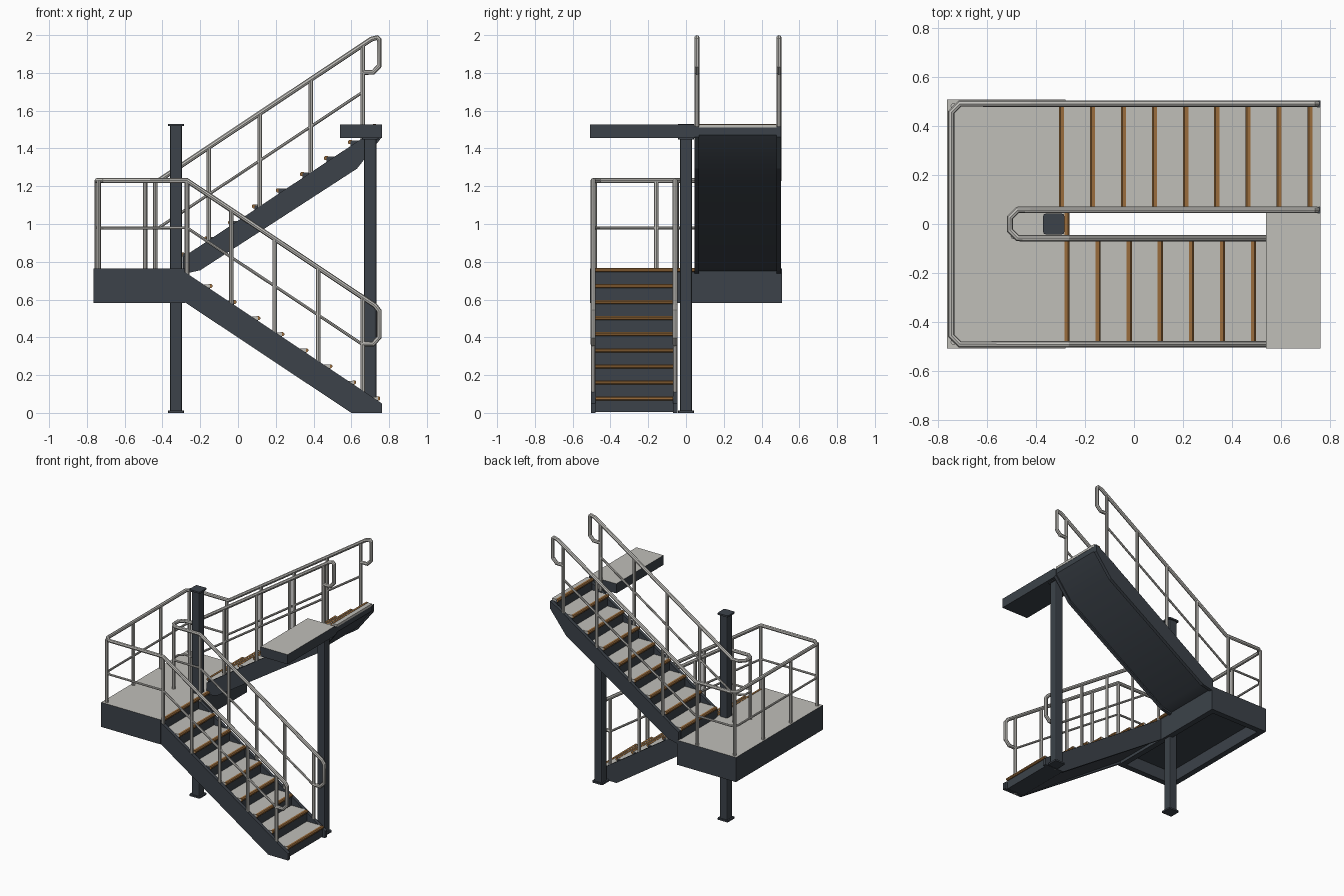
import bpy, bmesh
from mathutils import Vector

cube = bpy.data.objects.get("Cube")
if cube:
    bpy.data.objects.remove(cube, do_unlink=True)


def material(name, rgb):
    m = bpy.data.materials.new(name)
    m.use_nodes = True
    m.diffuse_color = (*rgb, 1)
    node = next(n for n in m.node_tree.nodes if n.type == 'BSDF_PRINCIPLED')
    node.inputs["Base Color"].default_value = (*rgb, 1)
    node.inputs["Roughness"].default_value = 0.6
    return m


SLATE = material("slate_steel", (0.045, 0.055, 0.068))
GREY = material("tread_grey", (0.53, 0.52, 0.485))
BROWN = material("nosing_brown", (0.32, 0.15, 0.045))
RAIL = material("rail_grey", (0.54, 0.53, 0.50))

RUN, RISE, DECK = 0.127, 0.085, 0.765
END = 0.762           # half length of the whole stair
EDGE = 0.504          # outer side of the flights
INNER = 0.045         # side of each flight next to the well
RAIL_OUT, RAIL_IN = 0.492, 0.058


def finish(bm, name, mats, grey_top=False):
    bmesh.ops.recalc_face_normals(bm, faces=bm.faces)
    bm.normal_update()
    if grey_top:
        for f in bm.faces:
            f.material_index = int(f.normal.z > 0.9)
    me = bpy.data.meshes.new(name)
    bm.to_mesh(me)
    bm.free()
    for m in mats:
        me.materials.append(m)
    ob = bpy.data.objects.new(name, me)
    bpy.context.collection.objects.link(ob)
    return ob


def smooth(ob):
    bpy.ops.object.select_all(action='DESELECT')
    ob.select_set(True)
    bpy.context.view_layer.objects.active = ob
    bpy.ops.object.shade_smooth_by_angle()


def add_box(bm, lo, hi):
    lo, hi = Vector(lo), Vector(hi)
    for v in bmesh.ops.create_cube(bm, size=1)["verts"]:
        v.co = (lo + hi) / 2 + v.co * (hi - lo)


def add_profile(bm, pts, y0, y1):
    """Extrude an x-z outline from y0 to y1."""
    face = bm.faces.new([bm.verts.new((x, y0, z)) for x, z in pts])
    ext = bmesh.ops.extrude_face_region(bm, geom=[face])["geom"]
    bmesh.ops.translate(bm, vec=(0, y1 - y0, 0),
                        verts=[g for g in ext if isinstance(g, bmesh.types.BMVert)])


def add_nosing(bm, x, z, facing, y0, y1):
    """Strip with a rounded front edge."""
    f = facing
    add_profile(bm, [(x - 0.009 * f, z + 0.002), (x + 0.006 * f, z + 0.002),
                     (x + 0.012 * f, z - 0.004), (x + 0.012 * f, z - 0.013),
                     (x + 0.006 * f, z - 0.019), (x - 0.009 * f, z - 0.019)], y0, y1)


def flight(name, nosings, facing, outline, steps, sides):
    """Stepped body, tread plates, two side stringers and the nosing strips."""
    y0, y1 = sides
    t = 0.025
    bm = bmesh.new()
    add_profile(bm, steps, y0 + t, y1 - t)
    smooth(finish(bm, name + "_risers_and_soffit", [SLATE]))
    bm = bmesh.new()
    add_profile(bm, outline, y0, y0 + t)
    add_profile(bm, outline, y1 - t, y1)
    finish(bm, name + "_stringers", [SLATE])
    bm = bmesh.new()
    for x, z in nosings:
        back = min(max(x - RUN * facing, -0.28), END)
        add_box(bm, (min(x, back), y0 + t, z - 0.017), (max(x, back), y1 - t, z))
    finish(bm, name + "_treads", [GREY])
    bm = bmesh.new()
    for x, z in nosings:
        add_nosing(bm, x, z, facing, y0 + t, y1 - t)
    finish(bm, name + "_nosings", [BROWN])


# Lower flight
low = [(-0.275 + RUN * k, DECK - RISE * k) for k in range(9)]
steps = [(-0.28, 0.605), (-0.28, DECK - 0.003)]
for x, z in low:
    steps += [(x - 0.001, z - 0.003), (x - 0.001, max(z - RISE - 0.003, 0.004))]
steps += [(0.6, 0.004)]
outline = [(-0.28, 0.585), (-0.28, 0.745), (END, 0.05), (END, 0), (0.6, 0)]
flight("lower_flight", low, 1, outline, steps, (-EDGE, -INNER))

# Upper flight
high = [(-0.295 + RUN * k, DECK + RISE * (k + 1) - 0.003) for k in range(9)]
steps = [(-0.28, 0.75)]
for x, z in high:
    steps += [(x + 0.001, z - RISE - 0.003), (x + 0.001, z - 0.003)]
steps += [(0.76, 1.519), (0.76, 1.472), (0.63, 1.307), (-0.2, 0.767)]
outline = [(-0.29, 0.735), (-0.29, 0.825), (0.69, 1.475), (END, 1.515),
           (END, 1.46), (0.63, 1.293), (-0.2, 0.755)]
flight("upper_flight", high, -1, outline, steps, (INNER, EDGE))

# Edge strip of the landing across the well
bm = bmesh.new()
add_nosing(bm, -0.275, DECK, 1, -INNER - 0.025, INNER)
finish(bm, "landing_edge_strip", [BROWN])

# Landing with a recessed underside
bm = bmesh.new()
add_box(bm, (-0.765, -0.508, 0.583), (-0.28, 0.508, DECK))
bm.normal_update()
under = [f for f in bm.faces if f.normal.z < -0.9]
bmesh.ops.inset_region(bm, faces=under, thickness=0.06)
bmesh.ops.inset_region(bm, faces=under, thickness=0.005, depth=-0.09)
finish(bm, "landing", [SLATE, GREY], True)

# Upper platform
bm = bmesh.new()
add_box(bm, (0.54, -0.508, 1.455), (END, 0.045, 1.526))
finish(bm, "upper_platform", [SLATE, GREY], True)


# Columns with end plates
def column(name, x, top):
    bm = bmesh.new()
    add_box(bm, (x - 0.032, -0.032, 0), (x + 0.032, 0.032, top))
    for z in (0, top - 0.012):
        add_box(bm, (x - 0.043, -0.042, z), (x + 0.043, 0.042, z + 0.012))
    upright = [e for e in bm.edges
               if abs(e.verts[0].co.z - e.verts[1].co.z) > 0.005]
    bmesh.ops.bevel(bm, geom=upright, offset=0.009, segments=2, profile=0.5,
                    affect='EDGES')
    finish(bm, name, [SLATE])


column("landing_column", -0.328, 1.53)
column("platform_column", 0.7, 1.46)


# Railings
def pipes(name, paths, radius):
    cu = bpy.data.curves.new(name, 'CURVE')
    cu.dimensions = '3D'
    cu.bevel_depth = radius
    cu.bevel_resolution = 2
    cu.use_fill_caps = True
    for path in paths:
        sp = cu.splines.new('POLY')
        sp.points.add(len(path) - 1)
        for p, co in zip(sp.points, path):
            p.co = (*co, 1)
    cu.materials.append(RAIL)
    ob = bpy.data.objects.new(name, cu)
    bpy.context.collection.objects.link(ob)
    bpy.ops.object.select_all(action='DESELECT')
    ob.select_set(True)
    bpy.context.view_layer.objects.active = ob
    bpy.ops.object.convert(target='MESH')
    smooth(bpy.context.view_layer.objects.active)


TOP, MID, POST_X = 1.23, 0.98, 0.66
LOW_X, HIGH_X = -0.27, -0.42


def low_z(x, base=TOP):
    return base - 0.665 * (x - LOW_X)


def high_z(x, base=TOP):
    return base + 0.665 * (x - HIGH_X)


def high_loop(y):
    """Turned-down handrail end that returns to the last post."""
    return [(0.705, y, high_z(0.705)), (0.737, y, 1.987), (0.747, y, 1.977),
            (0.747, y, 1.836), (0.715, y, 1.803), (POST_X, y, 1.803)]


def low_loop(y):
    return [(POST_X, y, 0.365), (0.715, y, 0.365), (0.747, y, 0.40),
            (0.747, y, 0.54), (0.725, y, low_z(0.725))]


def handrail(y, turn):
    return (low_loop(-y) + [(LOW_X, -y, TOP)] + [(*p, TOP) for p in turn]
            + [(HIGH_X, y, TOP)] + high_loop(y))


def midrail(y, turn):
    return ([(POST_X, -y, low_z(POST_X, MID)), (LOW_X, -y, MID)]
            + [(*p, MID) for p in turn]
            + [(HIGH_X, y, MID), (POST_X, y, high_z(POST_X, MID))])


def turn(x, y, cut):
    half = [(x + cut, y), (x, y - cut)]
    return [(a, -b) for a, b in half] + half[::-1]


outer, inner = turn(-0.747, RAIL_OUT, 0.035), turn(-0.507, RAIL_IN, 0.032)
pipes("outer_handrail", [handrail(RAIL_OUT, outer)], 0.0135)
pipes("inner_handrail", [handrail(RAIL_IN, inner)], 0.0135)
pipes("outer_midrail", [midrail(RAIL_OUT, outer)], 0.008)
pipes("inner_midrail", [midrail(RAIL_IN, inner)], 0.008)

# Railing posts
posts = []
for y in (RAIL_OUT, RAIL_IN):
    for x in (LOW_X, -0.035, 0.195, 0.425, POST_X):
        foot = 0 if x == POST_X else low_z(x, 0.73)
        posts.append([(x, -y, foot), (x, -y, low_z(x))])
    for x in (-0.155, 0.115, 0.385, POST_X):
        posts.append([(x, y, high_z(x, 0.72)), (x, y, high_z(x))])
    posts.append([(-0.437, y, DECK), (-0.437, y, TOP)])
for x, y in [(-0.738, -0.482), (-0.747, -0.157), (-0.747, 0.165), (-0.738, 0.482),
             (-0.492, -0.05)]:
    posts.append([(x, y, DECK), (x, y, TOP)])
pipes("railing_posts", posts, 0.012)
